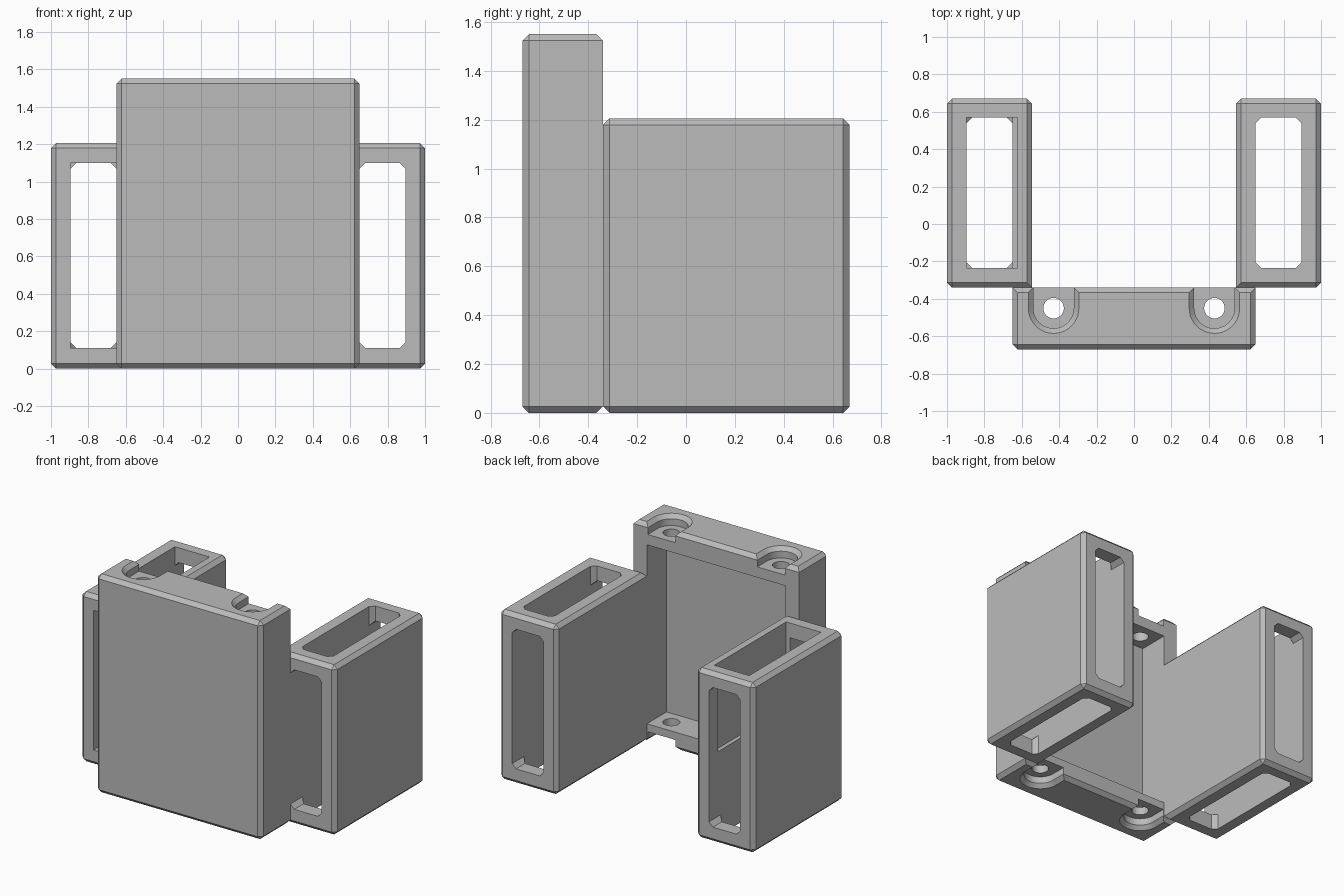
import bpy, bmesh, math

if "Cube" in bpy.data.objects:
    bpy.data.objects.remove(bpy.data.objects["Cube"])

grey = bpy.data.materials.new("mid grey")
grey.use_nodes = True
grey.diffuse_color = (0.5, 0.5, 0.5, 1)
grey.node_tree.nodes["Principled BSDF"].inputs["Base Color"].default_value = (0.5, 0.5, 0.5, 1)

CH = 0.027      # edge chamfer
BACK = -0.34    # plane where block and side boxes meet


def add_object(name, bm):
    bmesh.ops.recalc_face_normals(bm, faces=bm.faces)
    mesh = bpy.data.meshes.new(name)
    bm.to_mesh(mesh)
    bm.free()
    mesh.materials.append(grey)
    ob = bpy.data.objects.new(name, mesh)
    bpy.context.collection.objects.link(ob)
    return ob


def box(name, lo, hi, chamfer=0.0, rule=lambda mid, axis: True):
    """Cuboid between two corners; edges passing the rule are chamfered."""
    bm = bmesh.new()
    bmesh.ops.create_cube(bm, size=1)
    for v in bm.verts:
        v.co = [hi[i] if v.co[i] > 0 else lo[i] for i in range(3)]
    if chamfer:
        edges = []
        for e in bm.edges:
            d = e.verts[1].co - e.verts[0].co
            axis = max(range(3), key=lambda i: abs(d[i]))
            if rule((e.verts[0].co + e.verts[1].co) / 2, axis):
                edges.append(e)
        bmesh.ops.bevel(bm, geom=edges, offset=chamfer, segments=1, affect='EDGES')
    return add_object(name, bm)


def loft(name, rings):
    """Closed solid through rings with equal point counts."""
    bm = bmesh.new()
    loops = [[bm.verts.new(p) for p in ring] for ring in rings]
    for a, b in zip(loops, loops[1:]):
        for i in range(len(a)):
            j = (i + 1) % len(a)
            bm.faces.new((a[i], a[j], b[j], b[i]))
    bm.faces.new(loops[0])
    bm.faces.new(loops[-1])
    return add_object(name, bm)


def cut(ob, cutters):
    """Subtract each cutter, bake the result and drop the cutters."""
    for c in cutters:
        mod = ob.modifiers.new("cut", 'BOOLEAN')
        mod.operation = 'DIFFERENCE'
        mod.solver = 'EXACT'
        mod.object = c
    bpy.context.view_layer.update()
    graph = bpy.context.evaluated_depsgraph_get()
    mesh = bpy.data.meshes.new_from_object(ob.evaluated_get(graph))
    ob.modifiers.clear()
    ob.data = mesh
    for c in cutters:
        bpy.data.objects.remove(c)


def u_ring(x, r, z):
    """U-shaped outline, open end running past the back plane."""
    pts = [(x + r * math.cos(math.pi + math.pi * i / 20),
            -0.45 + r * math.sin(math.pi + math.pi * i / 20), z) for i in range(21)]
    return pts + [(x + r, -0.2, z), (x - r, -0.2, z)]


def circle(x, r, z):
    return [(x + r * math.cos(math.tau * i / 32), -0.45 + r * math.sin(math.tau * i / 32), z)
            for i in range(32)]


# Front block: chamfered shell, open at the back
block = box("front_block", (-0.65, -0.67, 0), (0.65, BACK, 1.55), CH,
            lambda m, a: not (a == 2 and m.y > -0.5))
cutters = [box("cavity", (-0.545, -0.56, 0.13), (0.545, -0.1, 1.4))]
for x in (-0.43, 0.43):
    # Counterbored screw recesses at top and bottom, with a shared through hole
    cutters.append(loft("screw_hole", [circle(x, 0.055, -0.1), circle(x, 0.055, 1.65)]))
    for base, up in ((1.55, 1), (0, -1)):
        steps = ((0.108, -0.075), (0.108, -0.027), (0.135, 0.0), (0.135, 0.05))
        cutters.append(loft("recess", [u_ring(x, r, base + up * h) for r, h in steps]))
cut(block, cutters)

# Side boxes: tall frames pierced front to back and top to bottom
for name, s in (("right_side_box", -1), ("left_side_box", 1)):
    def span(name, x0, x1, y0, y1, z0, z1, chamfer=0.0, rule=lambda m, a: True):
        lo, hi = sorted((s * x0, s * x1))
        return box(name, (lo, y0, z0), (hi, y1, z1), chamfer, rule)

    side = span(name, 0.545, 1.0, BACK, 0.67, 0, 1.205, CH,
                lambda m, a: not (a == 2 and m.y < 0 and abs(m.x) < 0.7))
    along_y = lambda m, a: a == 1
    along_z = lambda m, a: a == 2
    cutters = [span("slot_y", 0.65, 0.895, -0.5, 0.8, 0.11, 1.1, 0.03, along_y),
               span("slot_z", 0.65, 0.895, -0.235, 0.57, -0.1, 1.4, 0.03, along_z)]
    if s < 0:
        # This side has square-cornered front and top openings
        cutters += [span("square_front", 0.65, 0.895, -0.5, 0.3, 0.11, 1.1),
                    span("square_top", 0.622, 0.895, -0.235, 0.57, 0.6, 1.4)]
    cut(side, cutters)
